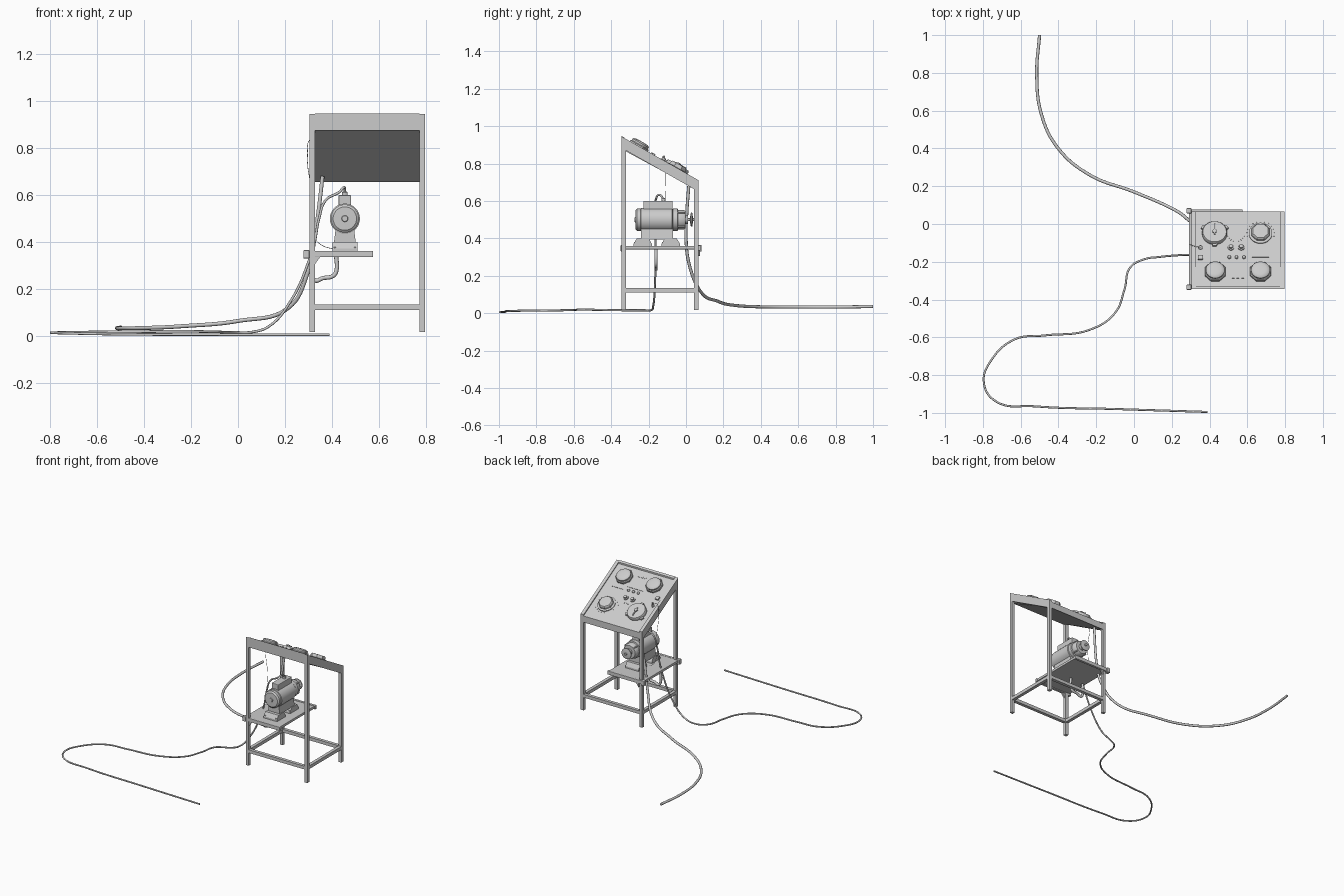
import bpy, bmesh, math
from mathutils import Vector, Matrix

if "Cube" in bpy.data.objects:
    bpy.data.objects.remove(bpy.data.objects["Cube"])

TILT = math.radians(-29.6)


def finish(name, bm, mat=None, bevel=0.0, smooth=False):
    me = bpy.data.meshes.new(name)
    bm.to_mesh(me)
    bm.free()
    ob = bpy.data.objects.new(name, me)
    bpy.context.collection.objects.link(ob)
    if mat is not None:
        ob.matrix_world = mat
    if bevel:
        m = ob.modifiers.new("bevel", 'BEVEL')
        m.width, m.segments = bevel, 2
    if smooth:
        bpy.ops.object.select_all(action='DESELECT')
        bpy.context.view_layer.objects.active = ob
        ob.select_set(True)
        bpy.ops.object.shade_smooth_by_angle(angle=math.radians(35))
    return ob


def box(name, lo, hi, bevel=0.0, mat=None):
    lo, hi = Vector(lo), Vector(hi)
    bm = bmesh.new()
    s = hi - lo
    bmesh.ops.create_cube(bm, size=1, matrix=Matrix.Translation((lo + hi) / 2) @ Matrix.Diagonal((*s, 1)))
    return finish(name, bm, mat, bevel)


def lathe(name, profile, mat, n=32):
    # profile of (radius, height) spun about local z, capped at both ends
    bm = bmesh.new()
    rings = [[bm.verts.new((r * math.cos(2 * math.pi * (i + .5) / n), r * math.sin(2 * math.pi * (i + .5) / n), h))
              for i in range(n)] for r, h in profile]
    for a, b in zip(rings, rings[1:]):
        for i in range(n):
            j = (i + 1) % n
            bm.faces.new((a[i], a[j], b[j], b[i]))
    bm.faces.new(rings[0][::-1])
    bm.faces.new(rings[-1])
    return finish(name, bm, mat, smooth=n > 12)


def prism(name, pts, axis, a, b, bevel=0.0):
    # extrude a 2D outline along x or y
    bm = bmesh.new()
    co = (lambda p, t: (t, p[0], p[1])) if axis == 'x' else (lambda p, t: (p[0], t, p[1]))
    f = bm.faces.new([bm.verts.new(co(p, a)) for p in pts])
    d = (b - a, 0, 0) if axis == 'x' else (0, b - a, 0)
    new = bmesh.ops.extrude_face_region(bm, geom=[f])['geom']
    bmesh.ops.translate(bm, vec=d, verts=[v for v in new if isinstance(v, bmesh.types.BMVert)])
    bmesh.ops.recalc_face_normals(bm, faces=bm.faces)
    return finish(name, bm, bevel=bevel)


def tube(name, pts, r, res=8):
    cu = bpy.data.curves.new(name, 'CURVE')
    cu.dimensions = '3D'
    cu.bevel_depth, cu.bevel_resolution, cu.resolution_u = r, 3, res
    cu.use_fill_caps = True
    sp = cu.splines.new('BEZIER')
    sp.bezier_points.add(len(pts) - 1)
    for p, c in zip(sp.bezier_points, pts):
        p.co = c
        p.handle_left_type = p.handle_right_type = 'AUTO'
    ob = bpy.data.objects.new(name, cu)
    bpy.context.collection.objects.link(ob)
    return ob


def on_panel(x, y, spin=0.0):
    # local frame on the sloped panel, local z is its normal
    return (Matrix.Translation((x, y, .938 - .568 * (y + .345))) @ Matrix.Rotation(TILT, 4, 'X')
            @ Matrix.Rotation(spin, 4, 'Z'))


# stand: legs and lower rails
X0, X1, Y0, Y1, T = .304, .796, -.345, .067, .023
for x, sx in ((X0, "left"), (X1 - T, "right")):
    box(f"front_leg_{sx}", (x, Y0, .018), (x + T, Y0 + T, .93))
    box(f"back_leg_{sx}", (x, Y1 - T, .018), (x + T, Y1, .70))
    box(f"lower_side_rail_{sx}", (x, Y0 + T, .111), (x + T, Y1 - T, .134))
    prism(f"sloped_rail_{sx}", [(Y0, .945), (Y1, .711), (Y1, .65), (Y0, .884)], 'x', x, x + T)
for y, sy in ((Y0, "front"), (Y1 - T, "back")):
    box(f"lower_cross_rail_{sy}", (X0 + T, y, .111), (X1 - T, y + T, .134))

# sloped control panel with end fascias
prism("control_panel", [(Y0 + .005, .935), (Y1, .701), (Y1, .655), (Y0 + .005, .875)], 'x', X0 + T, X1 - T)
prism("front_fascia", [(Y0, .948), (Y0 + .015, .940), (Y0 + .015, .875), (Y0, .875)], 'x', X0 + T, X1 - T)

# motor shelf with rails hooked over the left legs
box("shelf", (.29, -.33, .342), (.57, .06, .36), .002)
for y, s in ((-.345, "front"), (.06, "back")):
    box(f"shelf_rail_{s}", (.278, y, .336), (.575, y + .018, .362), .002)
    box(f"shelf_hook_{s}", (.278, y - .004, .330), (.304, y + .024, .366), .004)
    prism(f"shelf_gusset_{s}", [(.327, .336), (.35, .336), (.327, .305)], 'y', y + .002, y + .014)

# motor, axis along y
MX, MZ = .455, .50
along_y = Matrix.Translation((MX, 0, MZ)) @ Matrix.Rotation(-math.pi / 2, 4, 'X')
lathe("motor_body", [(.056, -.245), (.064, -.24), (.064, -.075), (.056, -.07)], along_y, 40)
lathe("motor_front_cover", [(.012, -.276), (.014, -.271), (.050, -.270), (.060, -.262), (.060, -.243)], along_y, 24)
lathe("motor_back_cover", [(.060, -.07), (.060, -.045), (.052, -.042), (.052, -.012), (.046, -.003),
                           (.022, -.003), (.022, .012), (.012, .012)], along_y, 32)
lathe("motor_shaft", [(.008, .0), (.008, .048)], along_y, 16)
lathe("shaft_flange", [(.016, .022), (.038, .026), (.038, .033), (.016, .037)], along_y, 24)
for i in range(4):
    a = math.pi / 4 + i * math.pi / 2
    c = Vector((MX + .053 * math.cos(a), 0, MZ + .053 * math.sin(a)))
    lathe(f"motor_tie_bolt_{i}", [(.005, -.068), (.005, -.005)],
          Matrix.Translation(c) @ Matrix.Rotation(-math.pi / 2, 4, 'X'), 8)
box("motor_terminal_box", (.428, -.228, .545), (.482, -.072, .60), .004)
prism("motor_pedestal", [(.408, .395), (.502, .395), (.495, .45), (.415, .45)], 'y', -.24, -.07)
for y, s in ((-.28, "front"), (-.13, "back")):
    prism(f"motor_foot_{s}", [(y, .36), (y + .097, .36), (y + .097, .372), (y + .08, .40), (y + .017, .40), (y, .372)],
          'x', .402, .508)
    for x in (.412, .498):
        lathe(f"foot_bolt_{s}", [(.007, .36), (.007, .38)], Matrix.Translation((x, y + .008, 0)), 6)

# gauges along the upper edge and the lower right
for x, y, s in ((.43, -.255, "left"), (.67, -.255, "right")):
    m = on_panel(x, y)
    lathe(f"gauge_bezel_{s}", [(.060, 0), (.060, .012), (.055, .017)], m, 8)
    lathe(f"gauge_glass_{s}", [(.050, .015), (.050, .026), (.044, .032), (.030, .035), (.012, .036)], m, 40)
m = on_panel(.67, -.05)
lathe("selector_plate", [(.062, 0), (.062, .006), (.056, .008)], m, 40)
lathe("selector_knob", [(.052, .006), (.050, .022), (.044, .029), (.012, .030)], m, 8)

# large dial with lugs and pointer
m = on_panel(.427, -.052)
lathe("dial_body", [(.066, 0), (.066, .018), (.062, .024), (.012, .024)], m, 48)
for k, a in enumerate((30, 150, 270)):
    box(f"dial_lug_{k}", (.055, -.012, 0), (.078, .012, .014), .003, m @ Matrix.Rotation(math.radians(a), 4, 'Z'))
lathe("dial_hub", [(.011, .022), (.011, .034), (.006, .036)], m, 20)
box("dial_pointer", (-.004, -.02, .026), (.004, .045, .032), .001, m)

# scale ticks around the dials
for cx, cy, r, a0, a1, n in ((.67, -.05, .070, -30, 210, 15), (.54, -.05, .045, 200, 340, 9)):
    for i in range(n):
        a = math.radians(a0 + (a1 - a0) * i / (n - 1))
        box("scale_tick", (r, -.0015, 0), (r + .005, .0015, .002), 0, on_panel(cx, cy, a))

# push buttons, lamps, toggles and trim strips
for x in (.513, .568):
    m = on_panel(x, -.125)
    lathe("push_button_collar", [(.017, 0), (.017, .006), (.014, .008)], m, 20)
    lathe("push_button", [(.011, .006), (.011, .018), (.008, .020)], m, 20)
for x in (.505, .543, .582):
    lathe("indicator_lamp", [(.009, 0), (.009, .007), (.006, .012), (.002, .014)], on_panel(x, -.177), 16)
box("rocker_switch", (-.013, -.013, 0), (.013, .013, .012), .003, on_panel(.352, -.18))
m = on_panel(.352, -.125)
lathe("toggle_base", [(.013, 0), (.013, .006)], m, 6)
lathe("toggle_lever", [(.004, .005), (.006, .026)], m @ Matrix.Rotation(.35, 4, 'X'), 12)
for x, y, w in ((.545, -.2, .06), (.67, -.175, .045)):
    box("trim_strip", (-w, -.002, 0), (w, .002, .003), 0, on_panel(x, y))
for x in (.525, .55, .575):
    box("small_marker", (-.007, -.004, 0), (.007, .004, .003), 0, on_panel(x, -.285))

# hose running back across the floor
tube("rear_hose", [(.36, .015, .68), (.345, .005, .55), (.325, 0, .41), (.297, .015, .27), (.215, .075, .12),
                   (0, .17, .064), (-.235, .26, .042), (-.405, .405, .034), (-.49, .58, .033),
                   (-.515, .79, .033), (-.5, 1, .036)], .0085)

# motor cord and long floor cable
tube("motor_cord", [(.455, -.12, .595), (.455, -.128, .622), (.452, -.145, .633), (.43, -.16, .612), (.375, -.163, .58),
                    (.345, -.163, .50), (.326, -.163, .40), (.302, -.163, .32), (.225, -.166, .15), (.13, -.175, .04),
                    (.06, -.185, .017), (-.02, -.23, .016), (-.05, -.345, .016), (-.1, -.47, .018), (-.235, -.56, .02),
                    (-.475, -.59, .018), (-.63, -.61, .017), (-.755, -.72, .015), (-.795, -.84, .014),
                    (-.73, -.94, .012), (-.53, -.965, .008), (-.08, -.98, .006), (.39, -.995, .006)], .0055)
lathe("cord_gland", [(.012, .598), (.012, .612), (.008, .616)], Matrix.Translation((.455, -.12, 0)), 12)

# bent pipe under the shelf
tube("under_shelf_pipe", [(.418, -.16, .345), (.418, -.16, .275), (.405, -.16, .256), (.36, -.16, .246),
                          (.33, -.16, .236), (.318, -.16, .25), (.316, -.16, .335)], .009)

# thin sensor wire from panel edge to motor foot
tube("sensor_wire", [(.352, -.125, .83), (.312, -.115, .84), (.296, -.11, .77), (.312, -.11, .62), (.325, -.11, .42),
                     (.36, -.11, .385), (.41, -.11, .37)], .0012)
